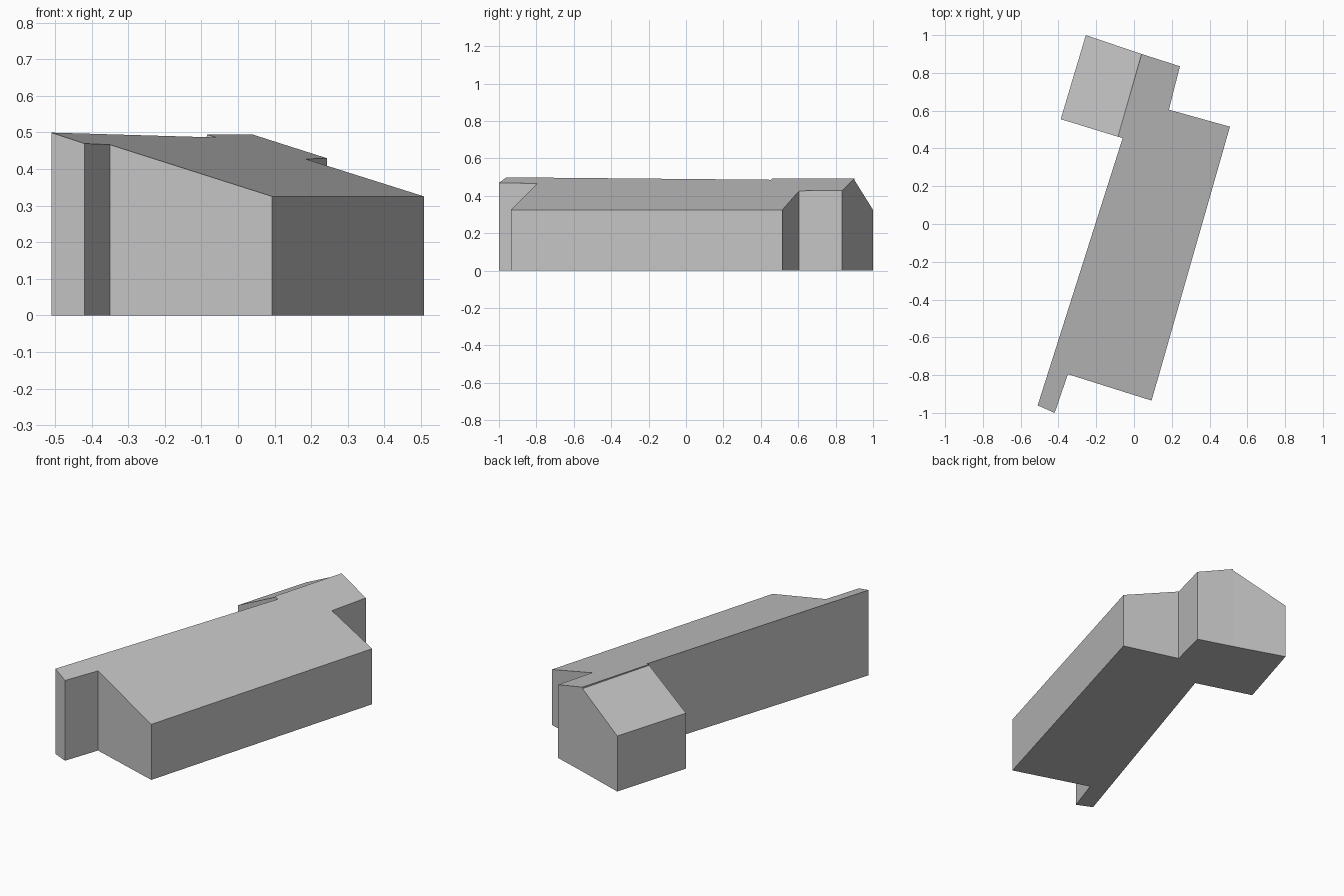
import bpy
import bmesh
from mathutils import Vector

cube = bpy.data.objects.get("Cube")
if cube:
    bpy.data.objects.remove(cube, do_unlink=True)

EAVE_Z = 0.325

grey = bpy.data.materials.new("plain grey")
grey.use_nodes = True
GREY = (0.55, 0.55, 0.55, 1.0)
grey.diffuse_color = GREY
grey.node_tree.nodes["Principled BSDF"].inputs["Base Color"].default_value = GREY


def block(name, outline, eave, pitch, open_side=None):
    """Extrude a counter-clockwise footprint up to a roof rising left of the eave."""
    a, b = (Vector(outline[i]) for i in eave)
    along = (b - a).normalized()
    inward = Vector((-along.y, along.x))
    bm = bmesh.new()
    low, high = [], []
    for x, y in outline:
        rise = (Vector((x, y)) - a).dot(inward) * pitch
        low.append(bm.verts.new((x, y, 0)))
        high.append(bm.verts.new((x, y, EAVE_Z + rise)))
    bm.faces.new(high)
    bm.faces.new(low[::-1])
    n = len(outline)
    for i in range(n):
        j = (i + 1) % n
        if i != open_side:
            bm.faces.new((low[i], low[j], high[j], high[i]))
    mesh = bpy.data.meshes.new(name)
    bm.to_mesh(mesh)
    bm.free()
    mesh.materials.append(grey)
    obj = bpy.data.objects.new(name, mesh)
    bpy.context.collection.objects.link(obj)
    return obj


# Ridge shared by the main building and the rear wing
ridge_back, ridge_front = (0.04, 0.90), (-0.085, 0.462)

# Long building with a single-pitch roof and a narrow front fin
block("main_building",
      [(-0.51, -0.96), (-0.42, -1.0), (-0.35, -0.795), (0.093, -0.935),
       (0.508, 0.515), (0.185, 0.605), (0.243, 0.835),
       ridge_back, ridge_front, (-0.06, 0.455)],
      eave=(3, 4), pitch=0.304)

# Rear wing sloping the other way, set slightly below the ridge
block("rear_wing",
      [ridge_back, (-0.255, 1.0), (-0.388, 0.555), ridge_front],
      eave=(1, 2), pitch=0.515, open_side=3)
